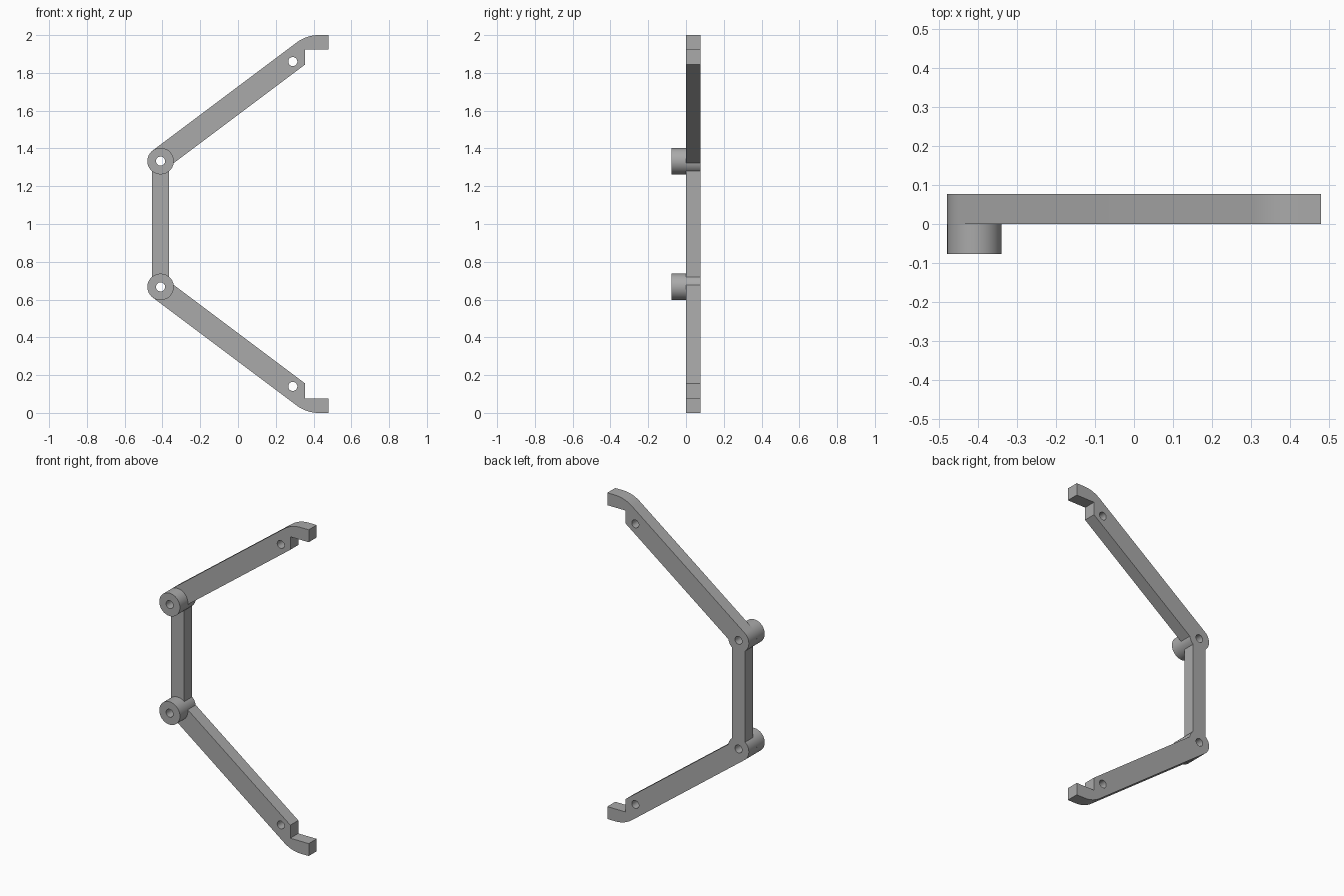
import bpy
import bmesh
from math import asin, cos, pi, radians, sin, sqrt
from mathutils import Matrix, Vector

cube = bpy.data.objects.get("Cube")
if cube:
    bpy.data.objects.remove(cube)

THICK = 0.077
BOSS_R, HOLE_R = 0.07, 0.024
PIVOT = Vector((-0.41, 1.333))
PIN = Vector((0.29, 1.86))
ALONG = Vector((0.8, 0.6))
ACROSS = Vector((-0.6, 0.8))
INNER = 0.05                      # inner arm edge, measured from the centre line
TIP_X, HOOK_X, HOOK_Z = 0.48, 0.355, 1.924

grey = bpy.data.materials.new("plain grey")
grey.use_nodes = True
colour = (0.4, 0.4, 0.4, 1)
grey.diffuse_color = colour
grey.node_tree.nodes["Principled BSDF"].inputs["Base Color"].default_value = colour


def arc(centre, radius, start, end, steps):
    return [centre + radius * Vector((cos(a), sin(a)))
            for a in (start + (end - start) * i / steps for i in range(steps + 1))]


def circle(centre, radius, steps=48):
    return arc(centre, radius, 0, 2 * pi, steps)[:-1]


def flip(points):
    return [Vector((p.x, 2 - p.y)) for p in points]


def plate(name, loops, y_front, y_back):
    """Extrude an x-z outline, with further loops as holes, between two depths."""
    curve = bpy.data.curves.new(name, "CURVE")
    curve.dimensions = "2D"
    curve.fill_mode = "BOTH"
    curve.extrude = (y_back - y_front) / 2
    for loop in loops:
        spline = curve.splines.new("POLY")
        spline.points.add(len(loop) - 1)
        for point, co in zip(spline.points, loop):
            point.co = (co.x, co.y, 0, 1)
        spline.use_cyclic_u = True
    helper = bpy.data.objects.new(name + "_outline", curve)
    bpy.context.collection.objects.link(helper)
    graph = bpy.context.evaluated_depsgraph_get()
    mesh = bpy.data.meshes.new_from_object(helper.evaluated_get(graph))
    bpy.data.objects.remove(helper)

    # Stand the outline upright and weld it into a closed solid
    bm = bmesh.new()
    bm.from_mesh(mesh)
    bm.transform(Matrix.Translation((0, (y_front + y_back) / 2, 0))
                 @ Matrix.Rotation(radians(90), 4, "X"))
    bmesh.ops.remove_doubles(bm, verts=bm.verts, dist=0.0001)
    bmesh.ops.recalc_face_normals(bm, faces=bm.faces)
    bm.to_mesh(mesh)
    bm.free()
    mesh.name = name
    mesh.materials.clear()
    mesh.materials.append(grey)
    obj = bpy.data.objects.new(name, mesh)
    bpy.context.collection.objects.link(obj)
    bpy.ops.object.select_all(action="DESELECT")
    obj.select_set(True)
    bpy.context.view_layer.objects.active = obj
    bpy.ops.object.shade_smooth_by_angle(angle=radians(30))
    return obj


# Arm outline: round pivot end, straight beam, stepped hook with a rounded bend
tilt = asin(ALONG.y)
end_angle = 2 * pi - asin(INNER / BOSS_R)
pivot_end = arc(PIVOT, BOSS_R, tilt + pi / 2, tilt + end_angle, 36)

inner_start = PIVOT - ACROSS * INNER
step_corner = inner_start + ALONG * ((HOOK_X - inner_start.x) / ALONG.x)
outer_start = PIVOT + ACROSS * BOSS_R
bend = outer_start + ALONG * ((2 - outer_start.y) / ALONG.y)
bend_from, bend_to = bend + Vector((0.065, 0)), bend - ALONG * 0.065
rounded_bend = [bend_from * (1 - t) ** 2 + bend * 2 * t * (1 - t) + bend_to * t ** 2
                for t in (i / 12 for i in range(13))]
arm = pivot_end + [step_corner, Vector((HOOK_X, HOOK_Z)), Vector((TIP_X, HOOK_Z)),
                   Vector((TIP_X, 2))] + rounded_bend

# Arms and front bosses, upper and lower
arm_loops = [arm, circle(PIVOT, HOLE_R), circle(PIN, HOLE_R)]
boss_loops = [circle(PIVOT, BOSS_R, 64), circle(PIVOT, HOLE_R)]
for side in ("upper", "lower"):
    mirror = flip if side == "lower" else list
    plate(side + "_arm", [mirror(p) for p in arm_loops], 0, THICK)
    plate(side + "_pivot_boss", [mirror(p) for p in boss_loops], -THICK, 0)

# Upright between the pivots, its ends hollowed to fit the round arm ends
half = 0.045
spread = asin(half / BOSS_R)
top_end = arc(PIVOT, BOSS_R, 1.5 * pi - spread, 1.5 * pi + spread, 12)
plate("upright", [top_end + flip(top_end)[::-1]], 0, THICK)
